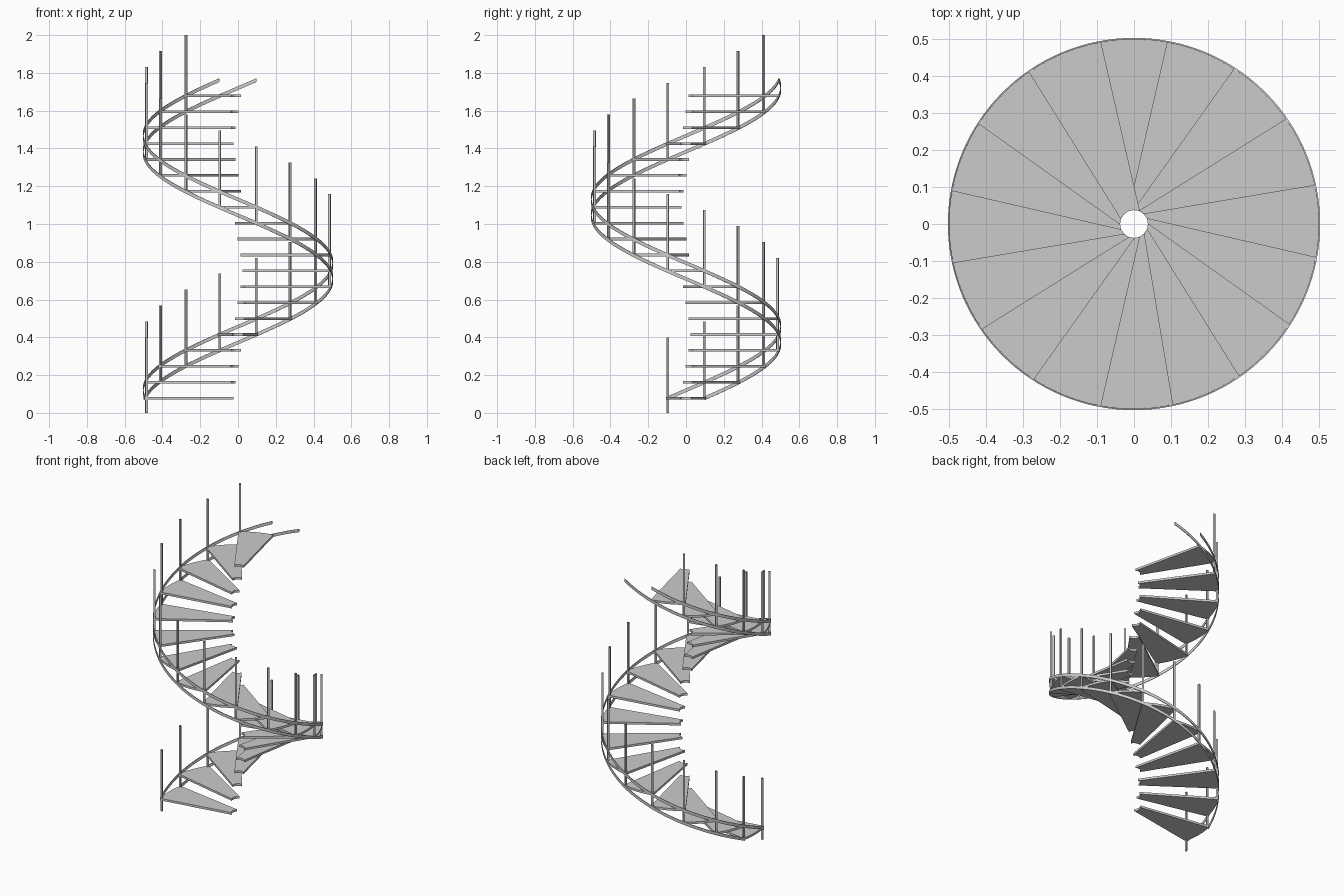
import bpy, bmesh
from math import radians, sin, cos

if "Cube" in bpy.data.objects:
    bpy.data.objects.remove(bpy.data.objects["Cube"])

N = 20                      # number of treads and posts
RISE = 1.6 / 19             # height per tread
TURN = radians(22.5)        # rotation per tread (clockwise going up)
R = 0.5


def polar(r, a, z):
    return (r * cos(a), r * sin(a), z)


def finish(bm, name, smooth=False):
    me = bpy.data.meshes.new(name)
    bmesh.ops.recalc_face_normals(bm, faces=bm.faces)
    bm.to_mesh(me)
    bm.free()
    ob = bpy.data.objects.new(name, me)
    bpy.context.collection.objects.link(ob)
    if smooth:
        bpy.ops.object.select_all(action='DESELECT')
        ob.select_set(True)
        bpy.context.view_layer.objects.active = ob
        bpy.ops.object.shade_smooth_by_angle(angle=radians(30))
    return ob


def tread(i):
    # wedge with a curved outer edge and a concave inner notch
    c = radians(180) - i * TURN
    top, thick = RISE * (i + 1) + 0.001, 0.014
    half, inner = radians(12.2), radians(48)
    outline = [(R, c - half + 2 * half * k / 6) for k in range(7)]
    outline += [(0.0375, c + inner - 2 * inner * k / 8) for k in range(9)]
    bm = bmesh.new()
    face = bm.faces.new([bm.verts.new(polar(r, a, top - thick)) for r, a in outline])
    ext = bmesh.ops.extrude_face_region(bm, geom=[face])
    vs = [v for v in ext['geom'] if isinstance(v, bmesh.types.BMVert)]
    bmesh.ops.translate(bm, verts=vs, vec=(0, 0, thick))
    finish(bm, f"tread_{i + 1}")


def post(i):
    # square tube, open at both ends, turned to face the axis
    a = radians(191.25) - i * TURN
    h = 0.006
    bm = bmesh.new()
    rings = []
    for z in (RISE * i, RISE * i + 0.4):
        ring = []
        for u, v in ((-h, -h), (h, -h), (h, h), (-h, h)):
            x = 0.494 + u
            ring.append(bm.verts.new((x * cos(a) - v * sin(a), x * sin(a) + v * cos(a), z)))
        rings.append(ring)
    lo, hi = rings
    for k in range(4):
        n = (k + 1) % 4
        bm.faces.new((lo[k], lo[n], hi[n], hi[k]))
    finish(bm, f"post_{i + 1}")


def stringer(name, start):
    # flat helical band along the tread corners
    bm = bmesh.new()
    seg = 160
    prev = None
    for s in range(seg + 1):
        t = N * s / seg
        a, z = start - t * TURN, 0.0775 + RISE * t
        ring = [bm.verts.new(polar(r, a, z + d))
                for r, d in ((R, -0.01), (0.504, -0.01), (0.504, 0.01), (R, 0.01))]
        if prev:
            for k in range(4):
                n = (k + 1) % 4
                bm.faces.new((prev[k], prev[n], ring[n], ring[k]))
        else:
            bm.faces.new(ring)
        prev = ring
    bm.faces.new(prev)
    finish(bm, name, smooth=True)


for i in range(N):
    tread(i)
    post(i)
stringer("stringer_front_edge", radians(191.25))
stringer("stringer_back_edge", radians(168.75))
